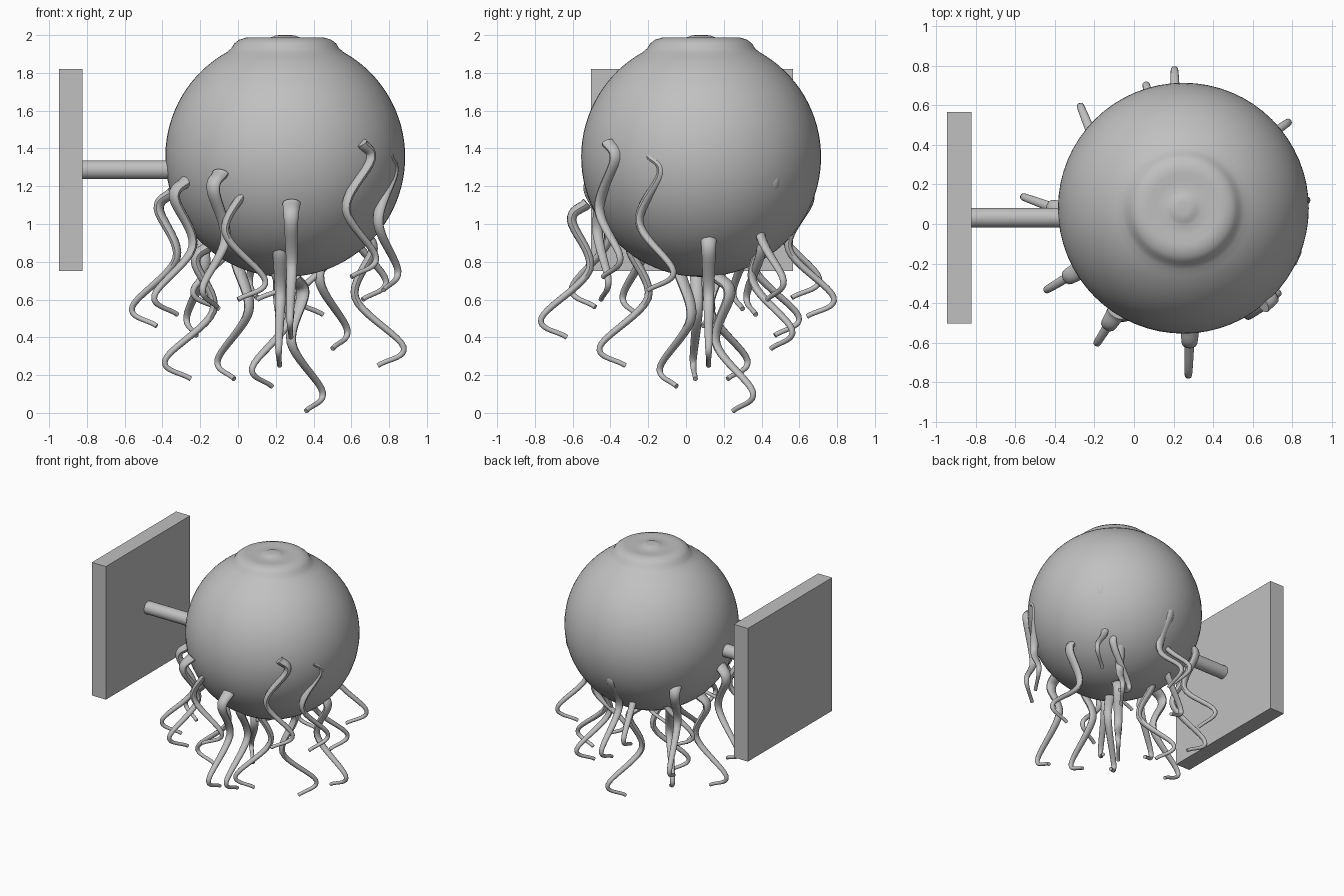
import bpy, bmesh, math
from mathutils import Vector, Matrix

cube = bpy.data.objects.get("Cube")
if cube:
    bpy.data.objects.remove(cube, do_unlink=True)

grey = bpy.data.materials.new("plain grey")
grey.use_nodes = True
tone = (0.53, 0.53, 0.53, 1)
grey.diffuse_color = tone
grey.node_tree.nodes["Principled BSDF"].inputs["Base Color"].default_value = tone

CENTRE = Vector((0.25, 0.08, 1.355))
RADIUS = 0.635


def add_object(name, bm, smooth=True):
    bmesh.ops.recalc_face_normals(bm, faces=bm.faces)
    mesh = bpy.data.meshes.new(name)
    bm.to_mesh(mesh)
    bm.free()
    mesh.materials.append(grey)
    obj = bpy.data.objects.new(name, mesh)
    bpy.context.collection.objects.link(obj)
    if smooth:
        bpy.ops.object.select_all(action="DESELECT")
        obj.select_set(True)
        bpy.context.view_layer.objects.active = obj
        bpy.ops.object.shade_smooth_by_angle(angle=math.radians(40))
    return obj


# Round body with a raised crown and a soft central button, turned from one profile
def build_body():
    crown_edge = math.asin(0.31 / RADIUS)
    steps = 40
    profile = []
    for i in range(steps + 1):
        a = math.pi + (crown_edge - math.pi) * i / steps
        profile.append((RADIUS * math.sin(a), CENTRE.z + RADIUS * math.cos(a)))
    profile += [(0.285, 1.93), (0.27, 1.955), (0.245, 1.975), (0.21, 1.986),
                (0.18, 1.987), (0.14, 1.984), (0.09, 1.984), (0.07, 1.99),
                (0.05, 1.998), (0.03, 2.0), (0, 2.0)]
    bm = bmesh.new()
    points = [bm.verts.new((CENTRE.x + r, CENTRE.y, z)) for r, z in profile]
    edges = [bm.edges.new(pair) for pair in zip(points, points[1:])]
    bmesh.ops.spin(bm, geom=points + edges, cent=CENTRE, axis=(0, 0, 1),
                   angle=math.tau, steps=64, use_duplicate=False)
    bmesh.ops.remove_doubles(bm, verts=bm.verts, dist=0.0005)
    add_object("round_body", bm)


# Wall plate and the rod joining it to the body
def build_mount():
    bm = bmesh.new()
    size = Matrix.Diagonal((0.125, 1.07, 1.07, 1))
    bmesh.ops.create_cube(bm, size=1, matrix=Matrix.Translation((-0.885, 0.032, 1.285)) @ size)
    add_object("wall_plate", bm, smooth=False)
    bm = bmesh.new()
    turn = Matrix.Rotation(math.pi / 2, 4, "Y")
    bmesh.ops.create_cone(bm, cap_ends=True, segments=32, radius1=0.05, radius2=0.05,
                          depth=0.6, matrix=Matrix.Translation((-0.53, 0.032, 1.287)) @ turn)
    add_object("support_rod", bm)


# Wavy tentacle, flat at the root and round at the tip, swinging in one upright plane
WAVE = [(-0.01, 0.71), (0.06, 0.62), (-0.07, 0.36), (0.15, 0.1), (0, 0)]


def build_tentacle(number, x, y, z, heading):
    swing = Vector((math.cos(math.radians(heading)), math.sin(math.radians(heading)), 0))
    side = Vector((-swing.y, swing.x, 0))
    lean = max(-0.1, min(0.08, (z - 0.6) * 0.6))
    keys = [Vector((x, y, z)) + swing * (w + lean * h / 0.73) + Vector((0, 0, h))
            for w, h in WAVE]
    ends = [2 * keys[0] - keys[1]] + keys + [2 * keys[-1] - keys[-2]]
    path = []
    per = 9
    for i in range(1, len(ends) - 2):
        a, b, c, d = ends[i - 1:i + 3]
        for s in range(per):
            t = s / per
            path.append(0.5 * (2 * b + (c - a) * t + (2 * a - 5 * b + 4 * c - d) * t ** 2
                               + (3 * b - a - 3 * c + d) * t ** 3))
    path.append(keys[-1])
    bm = bmesh.new()
    rings = []
    sides = 12
    for i, p in enumerate(path):
        ahead = path[min(i + 1, len(path) - 1)] - path[max(i - 1, 0)]
        normal = ahead.normalized().cross(side)
        taper = min(1, 1.15 * i / len(path))
        wide = 0.048 - 0.035 * taper
        thick = 0.03 - 0.017 * taper
        rings.append([bm.verts.new(p + side * wide * math.cos(k * math.tau / sides)
                                   + normal * thick * math.sin(k * math.tau / sides))
                      for k in range(sides)])
    for low, high in zip(rings, rings[1:]):
        for k in range(sides):
            n = (k + 1) % sides
            bm.faces.new((low[k], low[n], high[n], high[k]))
    bm.faces.new(rings[0])
    bm.faces.new(rings[-1])
    add_object(f"tentacle_{number}", bm)


# Tip position and swing heading of each tentacle
TIPS = [
    (-.43, .09, .46, 160), (-.32, -.26, .52, 211), (-.11, -.48, .56, 238),
    (.28, -.63, .4, 268), (.6, -.44, .72, 35), (.77, -.2, .65, 60),
    (0, -.45, .6, 15), (.22, -.32, .25, 268), (.74, .12, .25, 0),
    (.18, -.05, .14, 220), (.36, .25, .01, 50), (-.25, .05, .18, 185),
    (-.02, .22, .18, 130), (.5, .45, .34, 55), (.21, .64, .51, 92),
    (-.22, .47, .41, 112), (.66, .43, .6, 35), (.1, .56, .61, 105),
    (.45, .37, .52, 200), (.1, .1, .6, 0), (-.1, .3, .55, 200),
]

build_body()
build_mount()
for number, tip in enumerate(TIPS, 1):
    build_tentacle(number, *tip)
